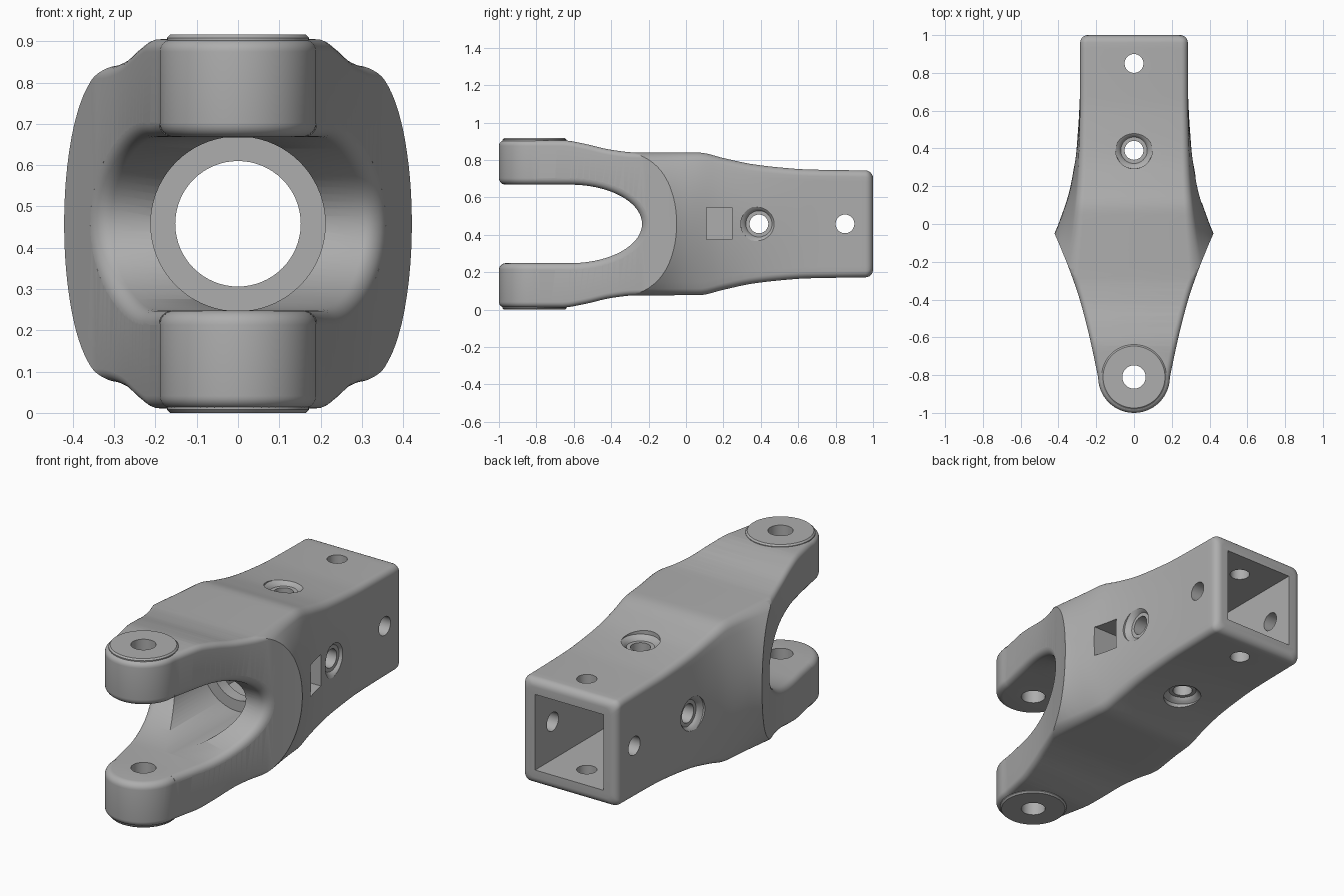
import bpy, bmesh
from math import sin, cos, pi, sqrt, hypot

MID = 0.458          # height of the centre line
FILLET = 0.035

if "Cube" in bpy.data.objects:
    bpy.data.objects.remove(bpy.data.objects["Cube"], do_unlink=True)

steel = bpy.data.materials.new("grey_steel")
steel.use_nodes = True
steel.diffuse_color = (0.42, 0.42, 0.42, 1)
steel.node_tree.nodes["Principled BSDF"].inputs["Base Color"].default_value = steel.diffuse_color


def curve(table):
    """Monotone smooth interpolation through a few (position, value) pairs."""
    xs, vs = zip(*table)
    n = len(xs)
    sec = [(vs[i + 1] - vs[i]) / (xs[i + 1] - xs[i]) for i in range(n - 1)]
    tan = [sec[0]] + [2 * a * b / (a + b) if a * b > 0 else 0
                      for a, b in zip(sec, sec[1:])] + [sec[-1]]

    def f(x):
        x = min(max(x, xs[0]), xs[-1])
        i = max(k for k in range(n - 1) if xs[k] <= x)
        d = xs[i + 1] - xs[i]
        t = (x - xs[i]) / d
        return ((2 * t**3 - 3 * t**2 + 1) * vs[i] + (t**3 - 2 * t**2 + t) * d * tan[i]
                + (3 * t**2 - 2 * t**3) * vs[i + 1] + (t**3 - t**2) * d * tan[i + 1])
    return f


def loft(name, rings):
    """Skin closed rings of points and cap both ends."""
    bm = bmesh.new()
    rows = [[bm.verts.new(p) for p in ring] for ring in rings]
    for a, b in zip(rows, rows[1:]):
        for i in range(len(a)):
            j = (i + 1) % len(a)
            bm.faces.new((a[i], a[j], b[j], b[i]))
    bm.faces.new(rows[0])
    bm.faces.new(rows[-1])
    bmesh.ops.recalc_face_normals(bm, faces=bm.faces)
    mesh = bpy.data.meshes.new(name)
    bm.to_mesh(mesh)
    bm.free()
    mesh.materials.append(steel)
    obj = bpy.data.objects.new(name, mesh)
    bpy.context.collection.objects.link(obj)
    return obj


def turned(name, stations, axis, centre, n=48):
    """Round solid from (radius, distance) stations along an axis."""
    def place(u, v, t):
        p = {"x": (t, u, v), "y": (u, t, v), "z": (u, v, t)}[axis]
        return [a + b for a, b in zip(p, centre)]
    return loft(name, [[place(r * cos(2 * pi * k / n), r * sin(2 * pi * k / n), t)
                        for k in range(n)] for r, t in stations])


def box(name, x0, x1, y0, y1, z0, z1):
    return loft(name, [[(x0, y, z0), (x1, y, z0), (x1, y, z1), (x0, y, z1)] for y in (y0, y1)])


def combine(target, tool, operation="DIFFERENCE"):
    mod = target.modifiers.new("combine", "BOOLEAN")
    mod.operation, mod.object, mod.solver = operation, tool, "EXACT"
    bpy.context.view_layer.objects.active = target
    bpy.ops.object.modifier_apply(modifier=mod.name)
    bpy.data.objects.remove(tool, do_unlink=True)


def offset(pts, dist, closed):
    """Move a flat outline sideways, to the left of its direction."""
    out, n = [], len(pts)
    for i, (u, v) in enumerate(pts):
        a = pts[i - 1] if closed or i else pts[0]
        b = pts[(i + 1) % n] if closed or i < n - 1 else pts[-1]
        du, dv = b[0] - a[0], b[1] - a[1]
        length = hypot(du, dv)
        out.append((u - dv / length * dist, v + du / length * dist))
    return out


def fillet(r, steps=6):
    """(distance to edge, sideways amount) pairs of a quarter round."""
    return [(-r * (1 - sin(a)), r * (1 - cos(a)))
            for a in (pi / 2 * k / steps for k in range(steps + 1))]


# Main dimensions along the length
half_height = curve([(-1.05, .447), (-.66, .447), (-.55, .43), (-.4, .396), (-.27, .382),
                     (.07, .381), (.2, .352), (.35, .32), (.5, .302), (.65, .291), (1, .285)])
rear_width = curve([(-1.05, .6), (-.27, .525), (-.05, .421), (0, .4), (.2, .336),
                    (.4, .305), (.6, .29), (.75, .285), (1, .285)])
edge_width = curve([(-1.05, .345), (-.27, .328), (0, .308), (.3, .29), (.7, .285), (1, .285)])
fork_width = curve([(-.81, .19), (-.6, .235), (-.4, .287), (-.27, .331), (-.2, .358),
                    (-.05, .421), (.15, .52)])


# Body: flared square tube with bulging sides and a rounded rear end
def section(y, inset):
    h, w, e = (f(y) - inset for f in (half_height, rear_width, edge_width))
    r = 0.035
    heights = [(h - r) * k / 10 for k in range(10)] + [h - r + r * sin(pi / 12 * k) for k in range(7)]
    half = []
    for z in [-a for a in reversed(heights[1:])] + heights:
        over = max(0, abs(z) - h + r)
        half.append((w - (w - e) * (z / h) ** 2 - r + sqrt(max(0, r * r - over * over)), z))
    return [(x, y, MID + z) for x, z in half] + [(-x, y, MID + z) for x, z in reversed(half)]


END = 0.04
rings = [section(-1.05 + (2.05 - END) * k / 64, 0) for k in range(65)]
rings += [section(1 + d, o) for d, o in fillet(END)[1:]]
body = loft("yoke_body", rings)

# Plan outline with rounded upper and lower edges trims the fork
side = [(.19 * cos(a), -.81 + .19 * sin(a)) for a in (pi / 2 * (k / 14 - 1) for k in range(15))]
side += [(fork_width(y), y) for y in (-.81 + .96 * k / 32 for k in range(1, 33))]
side += [(.62, .35), (.62, 1.1)]
plan = side + [(-x, y) for x, y in reversed(side[1:])]
levels = []
for d, o in fillet(.03):
    levels.append([(x, y, half_height(y) + d) for x, y in offset(plan, o, True)])
levels.append([(x, y, .6) for x, y in offset(plan, .03, True)])
rows = [[(x, y, MID - z) for x, y, z in lv] for lv in reversed(levels)]
rows += [[(x, y, MID + z) for x, y, z in lv] for lv in levels]
combine(body, loft("fork_outline", rows), "INTERSECT")

# Raised discs on the fork tips
for s in (-1, 1):
    combine(body, turned("tip_disc", [(.172, s * .36), (.172, s * .45), (.164, s * .458)],
                         "z", (0, -.81, MID)), "UNION")

# Fork slot with rounded edges along the outer walls
slot = [(-1.2, .21), (-1.0, .21), (-.9, .21), (-.8, .21), (-.7, .21)]
slot += [(-.62 + .385 * cos(a), .21 * sin(a)) for a in (pi / 2 - pi * k / 36 for k in range(37))]
slot += [(y, -z) for y, z in reversed(slot[:5])]
wall = []
for d, o in fillet(FILLET):
    wall.append([(fork_width(y) + d, y, MID + z) for y, z in offset(slot, o, False)])
wall.append([(.8, y, MID + z) for y, z in offset(slot, FILLET, False)])
rows = [[(-x, y, z) for x, y, z in w] for w in reversed(wall)] + wall
combine(body, loft("fork_slot", rows))

# Rounded inner edges around the fork tips
for s in (-1, 1):
    arc = [(.19 + d, .21 + o) for d, o in fillet(FILLET)]
    profile = arc + [(.24, .21 + FILLET), (.24, .18), (.19 - FILLET, .18)]
    rows = [[(r * cos(a), -.81 + r * sin(a), MID + s * z) for r, z in profile]
            for a in (-pi + pi * k / 28 for k in range(29))]
    combine(body, loft("tip_rounding", rows))

# Front bore, shaft hole and square rear socket
combine(body, turned("front_bore", [(.2115, -.6), (.2115, -.005)], "y", (0, 0, MID), 72))
combine(body, box("rear_socket", -.205, .205, .06, 1.1, MID - .205, MID + .205))
combine(body, turned("shaft_hole", [(.152, -.1), (.152, .1)], "y", (0, 0, MID), 64))

# Pin holes through the fork tips and the tube
combine(body, turned("tip_hole", [(.062, -.6), (.062, .6)], "z", (0, -.81, MID)))
for axis in "xz":
    for y in (.39, .85):
        combine(body, turned("tube_hole", [(.05, -.6), (.05, .6)], axis, (0, y, MID)))
    for s in (-1, 1):
        dish = [(.07, s * .284), (.075, s * .292), (.084, s * .301), (.097, s * .309), (.1, s * .45)]
        combine(body, turned("spot_face", dish, axis, (0, .39, MID)))

# Small window on the left wall
combine(body, box("side_window", .1, .6, .11, .245, .375, .545))

# Smooth shading with sharp edges kept
bpy.ops.object.select_all(action="DESELECT")
body.select_set(True)
bpy.context.view_layer.objects.active = body
bpy.ops.object.shade_smooth_by_angle(angle=0.55)
